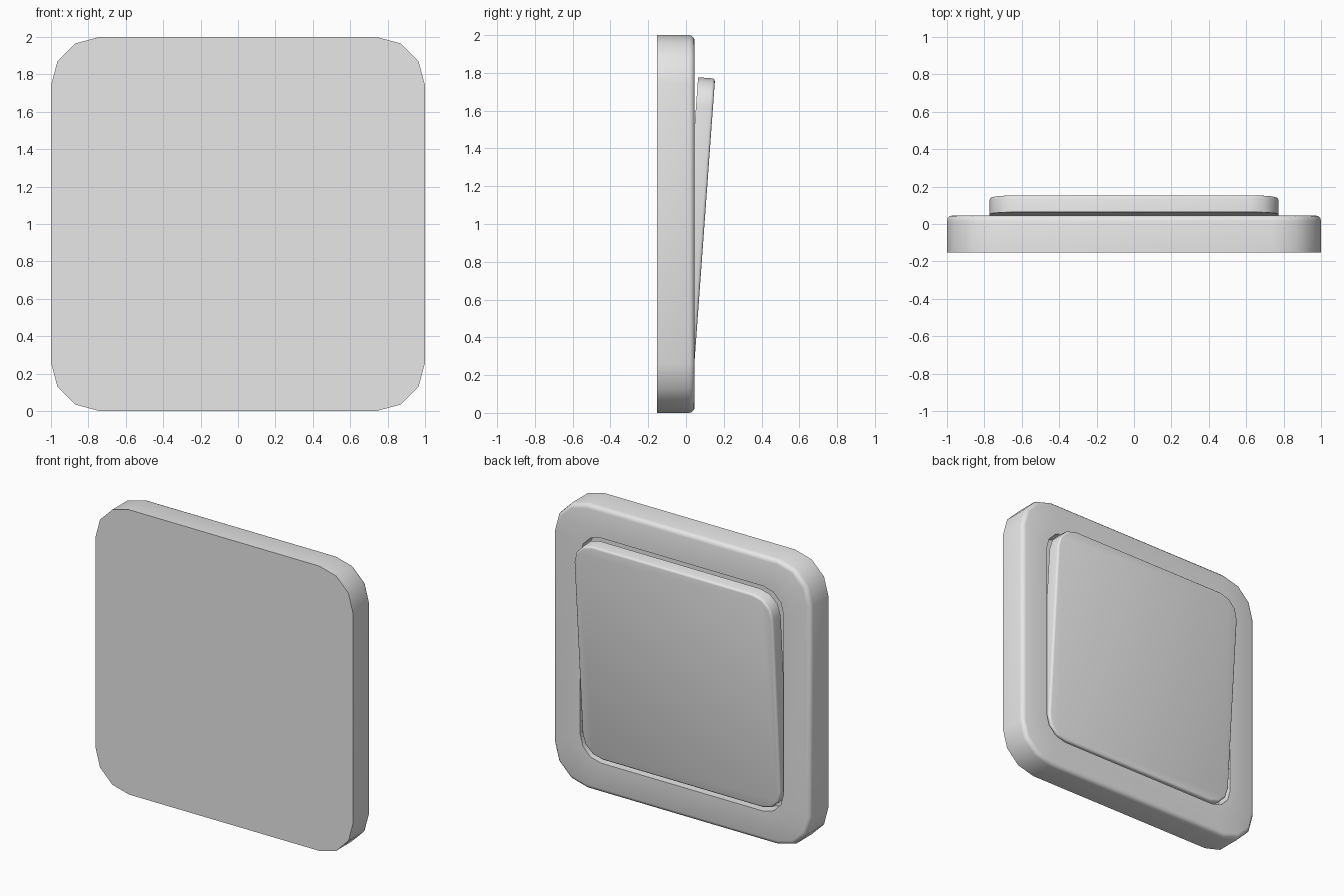
import bpy, bmesh, math
from mathutils import Matrix, Vector

if "Cube" in bpy.data.objects:
    bpy.data.objects.remove(bpy.data.objects["Cube"])

mat = bpy.data.materials.new("light_grey")
mat.diffuse_color = (0.8, 0.8, 0.8, 1)
mat.use_nodes = True
mat.node_tree.nodes["Principled BSDF"].inputs["Base Color"].default_value = mat.diffuse_color


def ring(bm, half, rad, y, seg=3):
    """Rounded-square loop of vertices around the y axis, centred on z = 1."""
    vs = []
    for i in range(4):
        for k in range(seg + 1):
            a = math.pi / 2 * (i + k / seg)
            sx, sz = (1, -1, -1, 1)[i], (1, 1, -1, -1)[i]
            c = half - rad
            vs.append(bm.verts.new((sx * c + rad * math.cos(a), y,
                                    1 + sz * c + rad * math.sin(a))))
    return vs


def stack(name, rings):
    """Loft a list of (half size, corner radius, y) loops and cap both ends."""
    bm = bmesh.new()
    loops = [ring(bm, *r) for r in rings]
    for a, b in zip(loops, loops[1:]):
        for i in range(len(a)):
            j = (i + 1) % len(a)
            bm.faces.new((a[i], a[j], b[j], b[i]))
    bm.faces.new(loops[0])
    bm.faces.new(loops[-1])
    bmesh.ops.recalc_face_normals(bm, faces=bm.faces)
    me = bpy.data.meshes.new(name)
    bm.to_mesh(me)
    bm.free()
    me.materials.append(mat)
    ob = bpy.data.objects.new(name, me)
    bpy.context.collection.objects.link(ob)
    bpy.ops.object.select_all(action='DESELECT')
    ob.select_set(True)
    bpy.context.view_layer.objects.active = ob
    bpy.ops.object.shade_smooth_by_angle(angle=math.radians(40))
    return ob


def rounded_edge(half, rad, y, r, seg=3):
    """Loops that round an outer edge up to the face at y."""
    out = []
    for k in range(seg + 1):
        a = math.pi / 2 * k / seg
        d = r * (1 - math.cos(a))
        out.append((half - d, rad - d, y - r + r * math.sin(a)))
    return out


# wall plate with rounded rim and a recess for the rocker
stack("wall_plate", [(1, 0.26, -0.153)] + rounded_edge(1, 0.26, 0.046, 0.03)
      + [(0.79, 0.16, 0.046), (0.79, 0.16, -0.05)])

# tilted rocker button
rocker = stack("rocker_button", [(0.772, 0.15, -0.09)]
               + rounded_edge(0.772, 0.15, 0.0, 0.015))
pivot = Vector((0, 0, 1))
tilt = (Matrix.Translation((0, 0.098, 0)) @ Matrix.Translation(pivot)
        @ Matrix.Rotation(-math.radians(4.15), 4, 'X') @ Matrix.Translation(-pivot))
rocker.data.transform(tilt)
